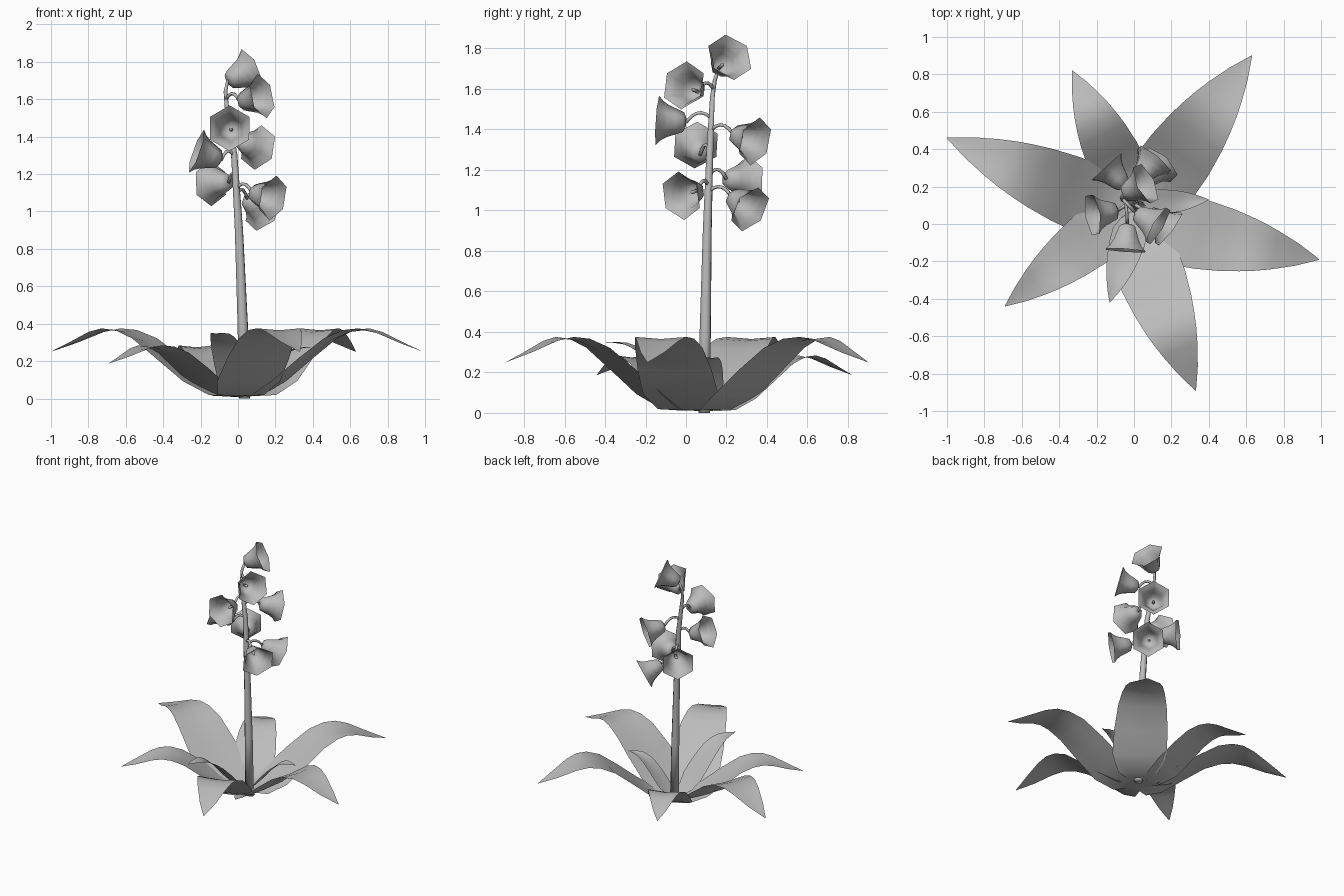
import bpy, bmesh, math
from mathutils import Vector

if "Cube" in bpy.data.objects:
    bpy.data.objects.remove(bpy.data.objects["Cube"])

grey = bpy.data.materials.new("plain_grey")
grey.use_nodes = True
grey.diffuse_color = (0.5, 0.5, 0.5, 1)
grey.node_tree.nodes["Principled BSDF"].inputs["Base Color"].default_value = (0.5, 0.5, 0.5, 1)


def finish(name, bm):
    mesh = bpy.data.meshes.new(name)
    for f in bm.faces:
        f.smooth = True
    bm.to_mesh(mesh)
    bm.free()
    mesh.materials.append(grey)
    obj = bpy.data.objects.new(name, mesh)
    bpy.context.collection.objects.link(obj)
    return obj


def bridge(bm, rows, closed):
    for a, b in zip(rows, rows[1:]):
        n = len(a)
        for i in range(n if closed else n - 1):
            j = (i + 1) % n
            bm.faces.new((a[i], a[j], b[j], b[i]))


def tube(name, points, radii, sides):
    """Tapered tube through the points."""
    bm = bmesh.new()
    rows = []
    for i, p in enumerate(points):
        d = points[min(i + 1, len(points) - 1)] - points[max(i - 1, 0)]
        q = d.to_track_quat('Z', 'Y')
        rows.append([bm.verts.new(p + q @ Vector((radii[i] * math.cos(k * math.tau / sides),
                                                   radii[i] * math.sin(k * math.tau / sides), 0)))
                     for k in range(sides)])
    bridge(bm, rows, True)
    bm.faces.new(rows[0][::-1])
    bm.faces.new(rows[-1])
    return finish(name, bm)


# Main stem
stem_path = [Vector(p) for p in ((.035, .09, 0), (.025, .095, .4), (.005, .105, .9), (-.02, .118, 1.3),
                                 (-.06, .13, 1.56), (-.067, .142, 1.64), (-.055, .16, 1.7))]
tube("main_stem", stem_path, (.031, .029, .023, .018, .012, .010, .008), 8)


def stem_at(z):
    for a, b in zip(stem_path, stem_path[1:]):
        if a.z <= z <= b.z:
            return a.lerp(b, (z - a.z) / (b.z - a.z))
    return stem_path[-1]


# Bell flowers: distance along the axis, radius
BELL = ((0, .022), (.012, .048), (.05, .064), (.09, .079), (.12, .098), (.142, .122))


def bell(name, apex, mouth):
    apex, mouth = Vector(apex), Vector(mouth)
    q = (mouth - apex).to_track_quat('Z', 'Y')
    bm = bmesh.new()
    rows = []
    for d, r in BELL:
        rows.append([bm.verts.new(apex + q @ Vector((r * math.cos(math.radians(60 * k + 30)),
                                                     r * math.sin(math.radians(60 * k + 30)), d)))
                     for k in range(6)])
    bridge(bm, rows, True)
    bm.faces.new(rows[0][::-1])
    finish(name, bm)
    # Pistil inside the bell
    axis = q @ Vector((0, 0, 1))
    tube(name + "_pistil", [apex, apex + axis * .05, apex + axis * .06], (.008, .010, .004), 6)


# Apex and mouth centre of every flower
flowers = {
    "top": ((-.055, .16, 1.70), (.05, .21, 1.75)),
    "upper_right": ((.01, .06, 1.585), (.12, -.005, 1.615)),
    "front": ((-.035, 0, 1.435), (-.045, -.14, 1.445)),
    "back_right": ((.02, .235, 1.375), (.11, .345, 1.34)),
    "left": ((-.09, .07, 1.275), (-.215, .05, 1.32)),
    "back_left": ((-.05, .20, 1.155), (-.145, .305, 1.15)),
    "lower_right": ((.075, .06, 1.10), (.175, -.015, 1.075)),
    "lower_back": ((.05, .225, 1.07), (.13, .31, 1.01)),
}
for key, (apex, mouth) in flowers.items():
    bell(key + "_bell", apex, mouth)
    if key == "top":
        continue
    # Arched stalk from stem to flower
    end = Vector(apex)
    start = stem_at(min(end.z + .02, 1.6))
    top = (start + end) / 2 + Vector((0, 0, .075))
    path = [start * (1 - t) ** 2 + top * 2 * t * (1 - t) + end * t * t for t in (0, .2, .4, .6, .8, 1)]
    tube(key + "_stalk", path, [.009] * 6, 6)

# Leaves: fraction of length, half width, height
LEAF = ((0, .05, .012), (.1, .14, .015), (.22, .19, .085), (.36, .187, .20), (.5, .17, .31),
        (.6, .15, .355), (.68, .13, .365), (.76, .105, .347), (.88, .06, .295), (1, .002, .25))


def leaf(name, base, tip, wide, high, erect):
    base, tip = Vector((*base, 0)), Vector((*tip, 0))
    side = (tip - base).normalized().cross(Vector((0, 0, 1)))
    bm = bmesh.new()
    rows = []
    for t, w, z in LEAF:
        if erect:
            z = .012 + .353 * math.sin(min(1, t * 1.15) * math.pi / 2) ** 1.3
        row = []
        for s in (-1, -.5, 0, .5, 1):
            p = base.lerp(tip, t) + side * (w * wide * s)
            p.z = z * high + .012 * abs(s) * math.sin(t * math.pi)
            row.append(bm.verts.new(p))
        rows.append(row)
    bridge(bm, rows, False)
    finish(name, bm)


leaf("left_leaf", (0, .03), (-1, .46), 1, 1, False)
leaf("back_left_leaf", (0, .13), (-.33, .82), .78, .75, False)
leaf("back_right_leaf", (.03, .07), (.63, .9), 1, 1, False)
leaf("right_leaf", (0, .02), (.99, -.19), 1, 1, False)
leaf("front_leaf", (-.02, .02), (.33, -.89), .95, 1, False)
leaf("front_left_leaf", (0, .1), (-.69, -.44), .8, .75, False)
leaf("small_front_leaf", (.01, .06), (-.13, -.42), .5, .95, True)
leaf("small_right_leaf", (.03, .11), (.4, .13), .36, .74, True)
